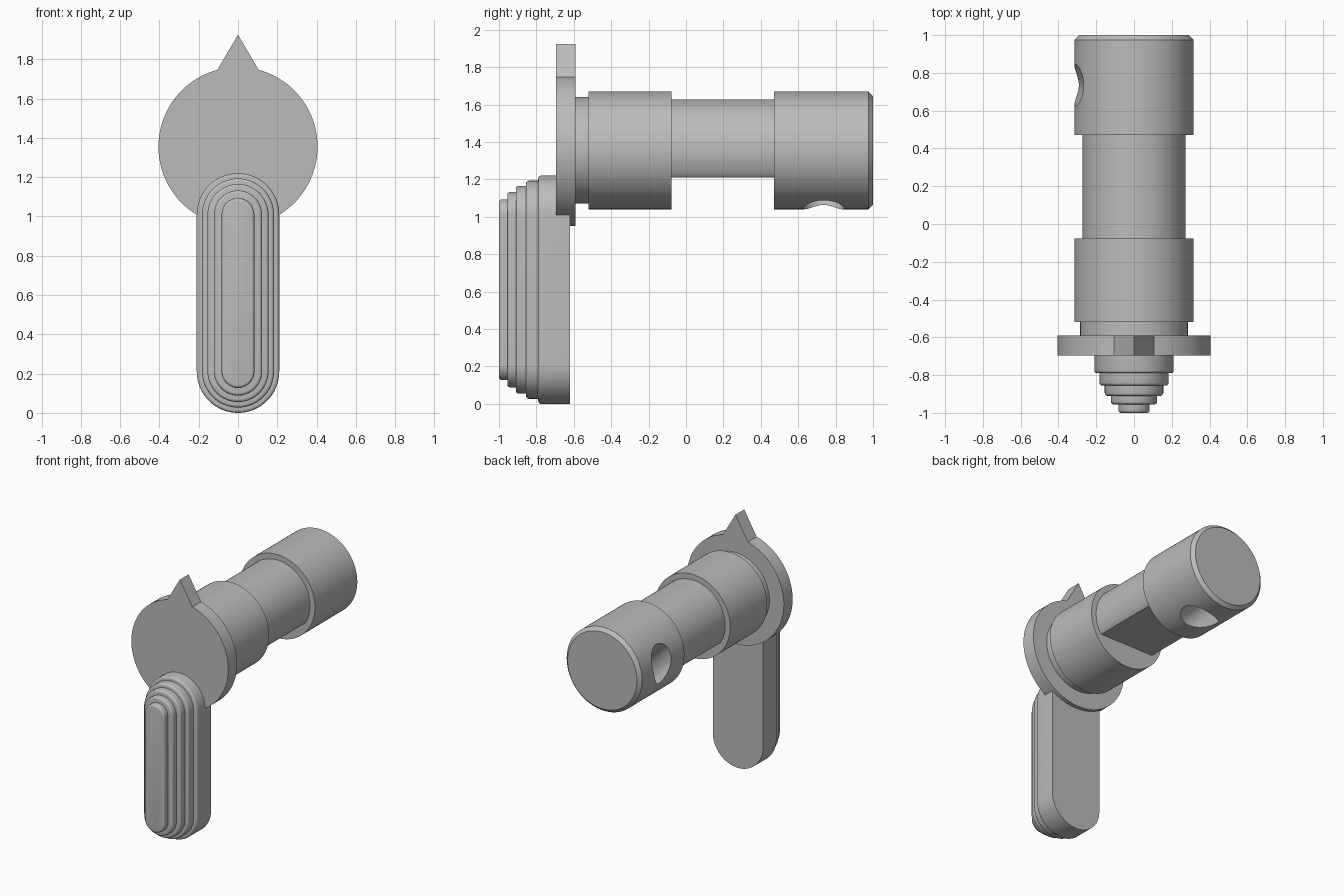
import bpy, bmesh, math
from mathutils import Vector, Matrix

cube = bpy.data.objects.get("Cube")
if cube:
    bpy.data.objects.remove(cube, do_unlink=True)

steel = bpy.data.materials.new("grey_metal")
steel.use_nodes = True
GREY = (0.5, 0.5, 0.5, 1)
steel.diffuse_color = GREY
steel.node_tree.nodes["Principled BSDF"].inputs["Base Color"].default_value = GREY

AXIS_Z = 1.355  # height of the barrel axis


def circle(r, n=96, floor=-9):
    """Round outline about the barrel axis, optionally cut flat below."""
    angles = [2 * math.pi * i / n for i in range(n)]
    return [(r * math.cos(a), AXIS_Z + max(r * math.sin(a), floor)) for a in angles]


def stadium(h, low=0.21, high=1.01, n=32):
    """Upright slot outline of half width h."""
    top = [math.pi * i / n for i in range(n + 1)]
    return ([(h * math.cos(a), high + h * math.sin(a)) for a in top] +
            [(-h * math.cos(a), low - h * math.sin(a)) for a in top])


def pointer_disc(r=0.405, half=0.105, tip=1.925, n=96):
    """Round plate outline with a pointed tooth at the top."""
    gap = math.asin(half / r)
    sweep = 2 * math.pi - 2 * gap
    angles = [math.pi / 2 + gap + sweep * i / n for i in range(n + 1)]
    return [(0, tip)] + [(r * math.cos(a), AXIS_Z + r * math.sin(a)) for a in angles]


def finish(obj):
    obj.data.shade_smooth()
    obj.data.set_sharp_from_angle(angle=math.radians(25))


def loft(name, rings):
    """Join matching outlines placed along y and cap both ends."""
    bm = bmesh.new()
    loops = [[bm.verts.new((x, y, z)) for x, z in pts] for y, pts in rings]
    for a, b in zip(loops, loops[1:]):
        for i in range(len(a)):
            j = (i + 1) % len(a)
            bm.faces.new((a[i], a[j], b[j], b[i]))
    bm.faces.new(loops[0])
    bm.faces.new(loops[-1])
    bmesh.ops.recalc_face_normals(bm, faces=bm.faces)
    mesh = bpy.data.meshes.new(name)
    bm.to_mesh(mesh)
    bm.free()
    mesh.materials.append(steel)
    obj = bpy.data.objects.new(name, mesh)
    bpy.context.collection.objects.link(obj)
    finish(obj)
    return obj


# Barrel sections, front to back
loft("pointer_plate", [(-0.695, pointer_disc()), (-0.59, pointer_disc())])
loft("barrel_neck", [(-0.60, circle(0.285)), (-0.51, circle(0.285))])
loft("front_collar", [(-0.52, circle(0.315)), (-0.078, circle(0.315))])
waist = circle(0.273, floor=-0.145)
loft("flattened_waist", [(-0.09, waist), (0.48, waist)])
rear = loft("rear_barrel", [(0.47, circle(0.315)), (0.975, circle(0.315)),
                            (1.0, circle(0.29))])

# Slanted pin hole, off centre through the rear barrel
bm = bmesh.new()
bmesh.ops.create_cone(bm, cap_ends=True, segments=48, radius1=0.11,
                      radius2=0.11, depth=1.2)
direction = Vector((1, 0, -1)).normalized()
spot = Vector((0, 0.735, AXIS_Z)) + Vector((-1, 0, -1)).normalized() * 0.18
turn = direction.to_track_quat('Z', 'Y').to_matrix().to_4x4()
bmesh.ops.transform(bm, matrix=Matrix.Translation(spot) @ turn, verts=bm.verts)
cutter_mesh = bpy.data.meshes.new("pin_hole_cutter")
bm.to_mesh(cutter_mesh)
bm.free()
cutter_mesh.materials.append(steel)
cutter = bpy.data.objects.new("pin_hole_cutter", cutter_mesh)
bpy.context.collection.objects.link(cutter)
cutter.hide_render = True
cut = rear.modifiers.new("pin_hole", 'BOOLEAN')
cut.operation = 'DIFFERENCE'
cut.solver = 'EXACT'
cut.object = cutter
bpy.context.view_layer.objects.active = rear
bpy.ops.object.modifier_apply(modifier=cut.name)
bpy.data.objects.remove(cutter, do_unlink=True)
finish(rear)

# Stepped lever: each tier is narrower and has a rounded front edge
back, soft = -0.62, 0.015
tiers = [(0.21, -0.79), (0.183, -0.855), (0.155, -0.91), (0.122, -0.955), (0.083, -1.0)]
for number, (half, front) in enumerate(tiers, 1):
    rings = [(back, stadium(half))]
    for step in range(5):
        a = step * math.pi / 8
        rings.append((front + soft * (1 - math.sin(a)),
                      stadium(half - soft * (1 - math.cos(a)))))
    loft(f"lever_tier_{number}", rings)
    back = front + 0.005
